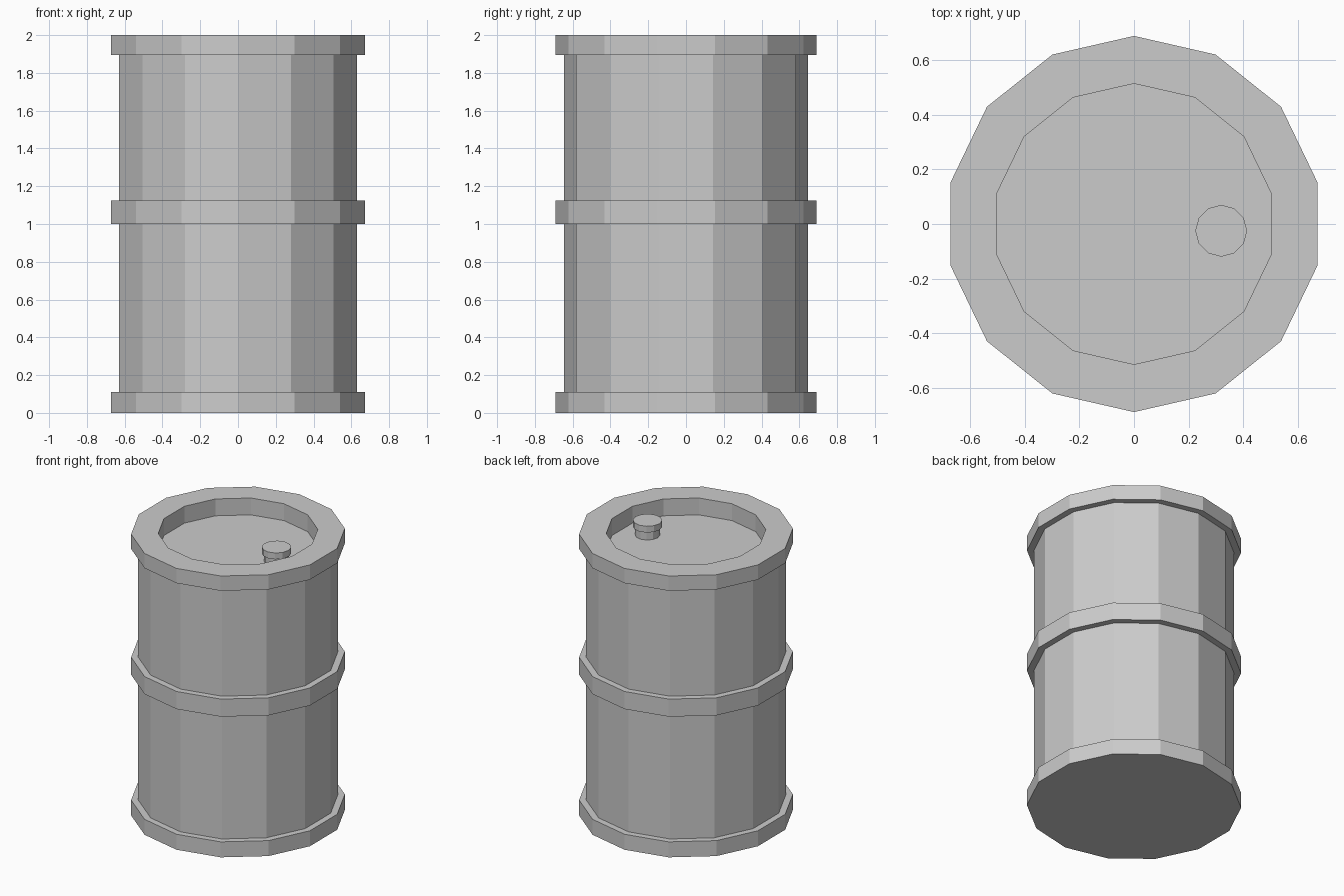
import bpy, bmesh
from math import sin, cos, tau

if "Cube" in bpy.data.objects:
    bpy.data.objects.remove(bpy.data.objects["Cube"])


def lathe(name, profile, sides, center=(0, 0)):
    """Revolve an (r, z) profile; r = 0 at both ends closes it with flat caps."""
    bm = bmesh.new()
    rings = []
    for r, z in profile:
        rings.append([bm.verts.new((center[0] + r * sin(tau * i / sides),
                                    center[1] + r * cos(tau * i / sides), z))
                      for i in range(sides)])
    for a, b in zip(rings, rings[1:]):
        for i in range(sides):
            j = (i + 1) % sides
            bm.faces.new((a[i], a[j], b[j], b[i]))
    bm.faces.new(rings[0])
    bm.faces.new(rings[-1])
    bmesh.ops.recalc_face_normals(bm, faces=bm.faces)
    mesh = bpy.data.meshes.new(name)
    bm.to_mesh(mesh)
    bm.free()
    obj = bpy.data.objects.new(name, mesh)
    bpy.context.collection.objects.link(obj)
    return obj


SIDES = 14
BODY, HOOP, LIP = 0.645, 0.69, 0.515
LID_Z = 1.88

# Drum shell: base, three raised hoops, and the sunken lid
profile = [(BODY, 0)]
for low, high in ((0, 0.11), (1.0, 1.125)):
    if low > 0:
        profile.append((BODY, low))
    profile += [(HOOP, low), (HOOP, high), (BODY, high)]
profile += [(BODY, 1.895), (HOOP, 1.895), (HOOP, 2.0), (LIP, 2.0), (LIP, LID_Z)]
lathe("drum_shell", profile, SIDES)

# Filler plug: narrow neck under a wider cap
lathe("filler_plug", [(0.08, LID_Z), (0.08, 1.94), (0.095, 1.94), (0.095, 1.985)],
      12, center=(0.32, -0.025))
